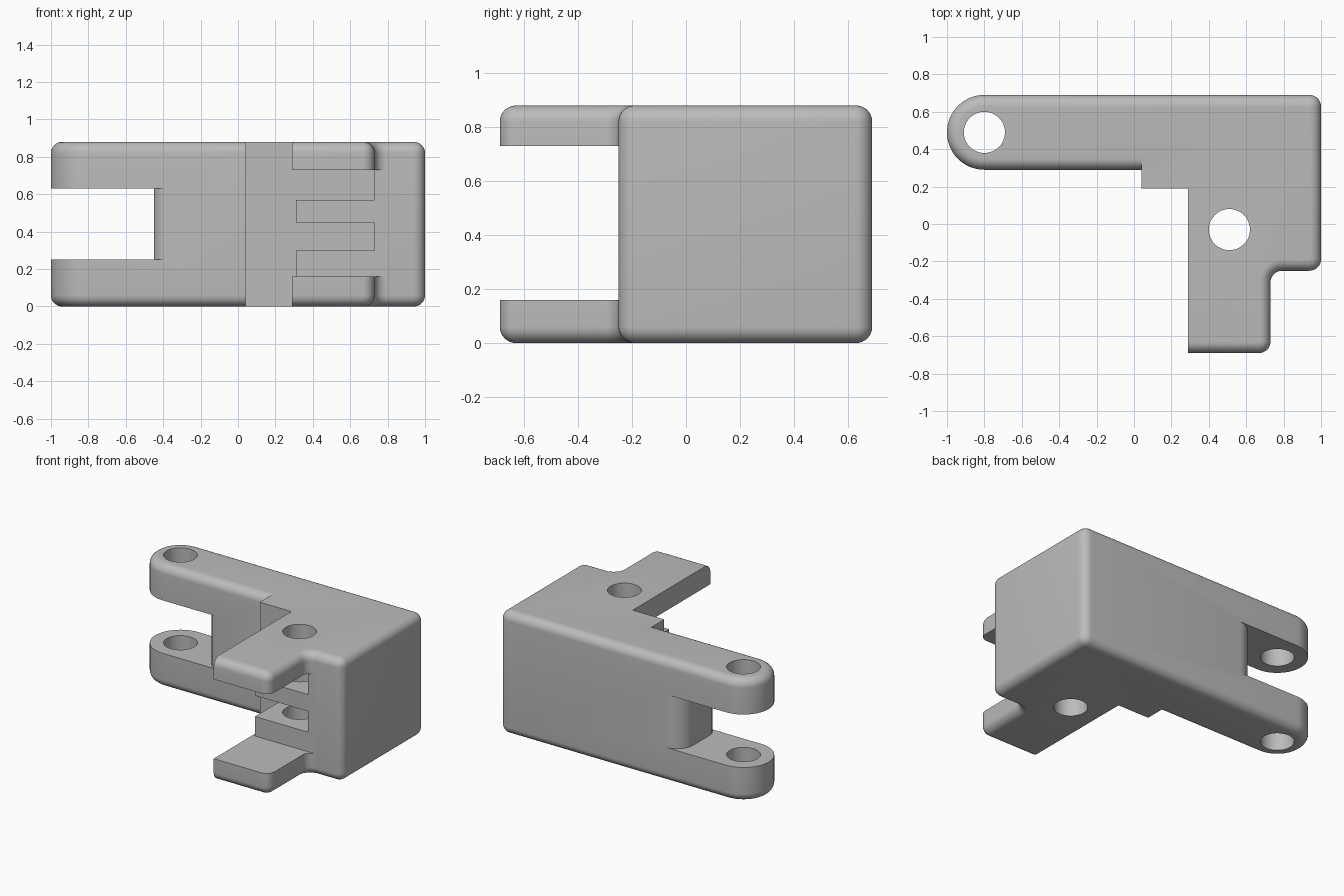
import bpy, bmesh
from math import sin, cos, pi, radians
from mathutils import Vector

if "Cube" in bpy.data.objects:
    bpy.data.objects.remove(bpy.data.objects["Cube"], do_unlink=True)

HEIGHT, ROUND, PIN = 0.88, 0.06, 0.11

grey = bpy.data.materials.new("plain grey")
grey.use_nodes = True
colour = (0.5, 0.5, 0.5, 1)
grey.diffuse_color = colour
grey.node_tree.nodes["Principled BSDF"].inputs["Base Color"].default_value = colour


def arc(cx, cy, r, start, end, steps=8):
    angles = [radians(start + (end - start) * i / steps) for i in range(steps + 1)]
    return [(cx + r * cos(a), cy + r * sin(a)) for a in angles]


def inset(points, amounts):
    """Move each edge of a counter-clockwise outline inward by its own amount."""
    pts = [Vector(p) for p in points]
    n = len(pts)
    normals = []
    for i in range(n):
        d = (pts[(i + 1) % n] - pts[i]).normalized()
        normals.append(Vector((-d.y, d.x)))
    moved = []
    for i in range(n):
        a, b, da, db = normals[i - 1], normals[i], amounts[i - 1], amounts[i]
        det = a.x * b.y - a.y * b.x
        moved.append(pts[i] + Vector(((da * b.y - db * a.y) / det,
                                      (db * a.x - da * b.x) / det)))
    return moved


def loft(name, rings):
    """Skin a stack of equal rings of 3D points and cap both ends."""
    bm = bmesh.new()
    loops = [[bm.verts.new(p) for p in ring] for ring in rings]
    n = len(loops[0])
    for low, high in zip(loops, loops[1:]):
        for i in range(n):
            j = (i + 1) % n
            bm.faces.new((low[i], low[j], high[j], high[i]))
    bm.faces.new(loops[0][::-1])
    bm.faces.new(loops[-1])
    bmesh.ops.recalc_face_normals(bm, faces=bm.faces)
    mesh = bpy.data.meshes.new(name)
    bm.to_mesh(mesh)
    bm.free()
    obj = bpy.data.objects.new(name, mesh)
    bpy.context.collection.objects.link(obj)
    return obj


def prism(name, outline, z0, z1):
    return loft(name, [[(x, y, z) for x, y in outline] for z in (z0, z1)])


def rectangle(x0, x1, y0, y1):
    return [(x0, y0), (x1, y0), (x1, y1), (x0, y1)]


# Plan outline: arm end, inner step, prong, block
R = ROUND + 0.002
step = [(0.04, 0.29), (0.04, 0.19), (0.29, 0.19), (0.29, -0.69)]
outline = (arc(-0.8, 0.49, 0.2, 90, 270, 32) + step
           + arc(0.73 - R, -0.69 + R, R, -90, 0)
           + arc(0.73 + R, -0.25 - R, R, 180, 90)
           + arc(1 - R, -0.25 + R, R, -90, 0)
           + arc(1 - R, 0.69 - R, R, 0, 90))
# Step edges stay sharp; all others are rounded top and bottom
sharp = {outline.index(p) for p in step[:3]}
rings = []
for side in (-1, 1):
    for k in range(9):
        a = pi / 2 * (k / 8 if side < 0 else 1 - k / 8)
        depth = ROUND * (1 - sin(a))
        z = ROUND * (1 - cos(a))
        ring = inset(outline, [0 if i in sharp else depth for i in range(len(outline))])
        rings.append([(p.x, p.y, z if side < 0 else HEIGHT - z) for p in ring])
body = loft("hinge_bracket", rings)

# Fork opening in the arm, with a round-cornered end wall
fork = ([(-1.1, 0.2), (-0.37, 0.2)] + arc(-0.37, 0.37, 0.08, 270, 180)
        + arc(-0.32, 0.56, 0.13, 180, 90) + [(-0.32, 0.8), (-1.1, 0.8)])
# Comb of slots between the jaws
comb = [(0.27, 0.16), (0.31, 0.16)]
for z0, z1 in ((0.30, 0.45), (0.57, 0.73)):
    comb += [(0.31, z0), (0.73, z0), (0.73, z1), (0.31, z1)]
comb[-1] = (0.27, 0.73)

cutters = [
    prism("fork_cutter", fork, 0.25, 0.63),
    prism("jaw_cutter", rectangle(0.2, 0.9, -0.9, -0.2502), 0.16, 0.73),
    loft("comb_cutter", [[(x, y, z) for x, z in comb] for y in (-0.3, 0.19)]),
    prism("arm_pin_cutter", arc(-0.8, 0.49, PIN, 0, 352.5, 47), -0.1, 1),
    prism("jaw_pin_cutter", arc(0.51, -0.03, PIN, 0, 352.5, 47), -0.1, 1),
]
for cutter in cutters:
    cutter.hide_render = True
    mod = body.modifiers.new(cutter.name, "BOOLEAN")
    mod.operation = "DIFFERENCE"
    mod.solver = "EXACT"
    mod.object = cutter

# Bake the cuts and remove the cutters
graph = bpy.context.evaluated_depsgraph_get()
baked = bpy.data.meshes.new_from_object(body.evaluated_get(graph))
body.modifiers.clear()
body.data = baked
for cutter in cutters:
    bpy.data.objects.remove(cutter, do_unlink=True)
baked.materials.clear()
baked.materials.append(grey)

bpy.ops.object.select_all(action="DESELECT")
body.select_set(True)
bpy.context.view_layer.objects.active = body
bpy.ops.object.shade_smooth_by_angle(angle=radians(30))
